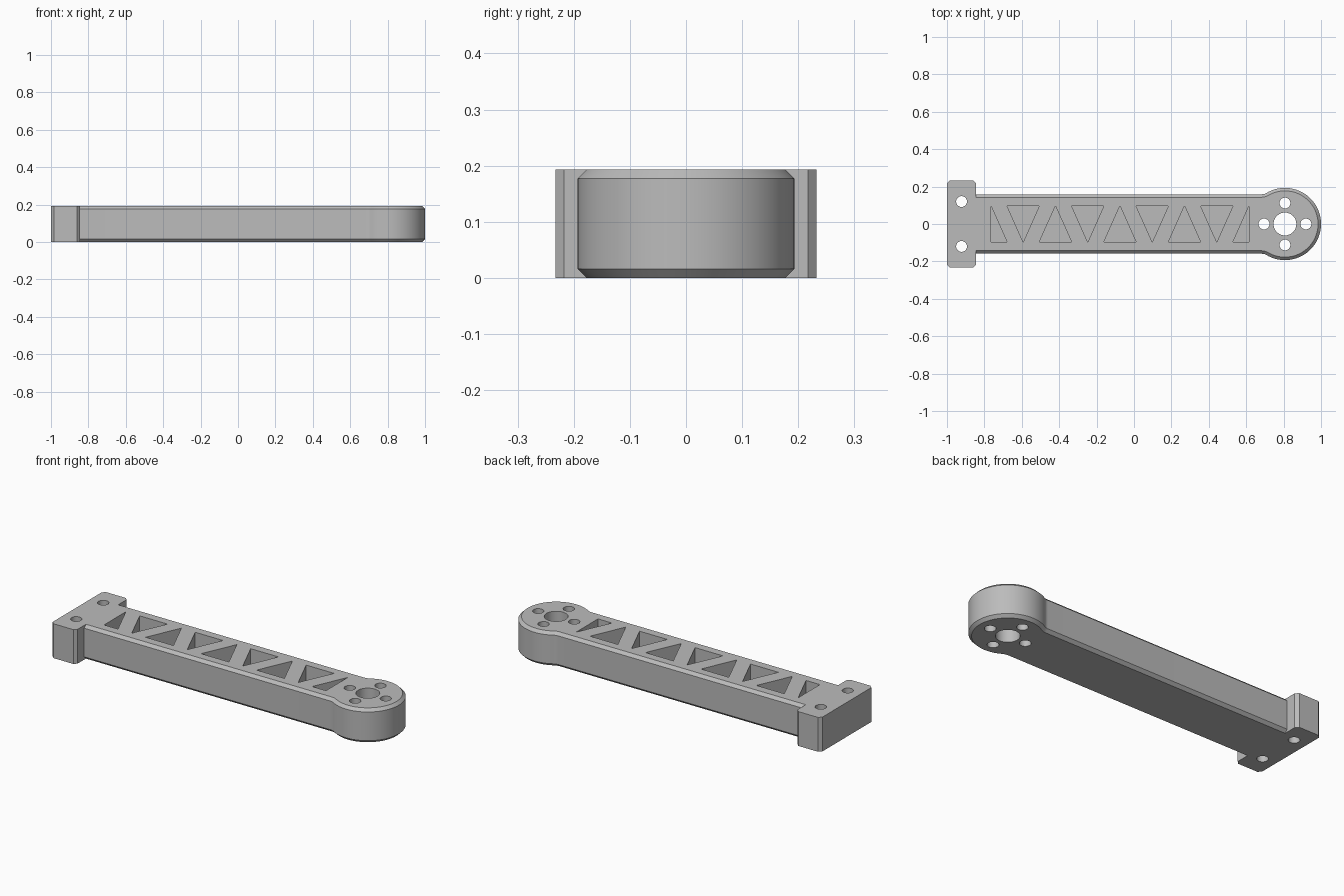
import bpy, bmesh
from math import sin, cos, pi, sqrt, atan2, radians

cube = bpy.data.objects.get("Cube")
if cube:
    bpy.data.objects.remove(cube)

H, CH = 0.193, 0.016                 # thickness, chamfer
HUB_X, HUB_R = 0.807, 0.193          # round end
HALF_W, FILLET = 0.159, 0.05         # beam half width, blend into round end
BLOCK_X = -0.845                     # inner face of mounting block
FLOOR = 0.03                         # floor thickness under pockets

grey = bpy.data.materials.new("plain grey")
grey.use_nodes = True
colour = (0.5, 0.5, 0.5, 1)
grey.diffuse_color = colour
grey.node_tree.nodes["Principled BSDF"].inputs["Base Color"].default_value = colour


def loft(bm, rings):
    """Closed solid through (z, outline) rings."""
    loops = [[bm.verts.new((x, y, z)) for x, y in pts] for z, pts in rings]
    n = len(loops[0])
    bm.faces.new(loops[0][::-1])
    bm.faces.new(loops[-1])
    for a, b in zip(loops, loops[1:]):
        for i in range(n):
            j = (i + 1) % n
            bm.faces.new((a[i], a[j], b[j], b[i]))


def finish(bm, name):
    bmesh.ops.recalc_face_normals(bm, faces=bm.faces)
    mesh = bpy.data.meshes.new(name)
    bm.to_mesh(mesh)
    bm.free()
    mesh.materials.append(grey)
    ob = bpy.data.objects.new(name, mesh)
    bpy.context.collection.objects.link(ob)
    return ob


def arc(cx, cy, r, a0, a1, n):
    return [(cx + r * cos(a0 + (a1 - a0) * i / n),
             cy + r * sin(a0 + (a1 - a0) * i / n)) for i in range(n + 1)]


def arm_outline(inset):
    """Beam blending into the round end, shrunk by inset."""
    w, r, f = HALF_W - inset, HUB_R - inset, FILLET + inset
    dx = sqrt((r + f) ** 2 - (w + f) ** 2)
    a = atan2(w + f, -dx)
    hub = arc(HUB_X, 0, r, 0, a, 32)
    blend = arc(HUB_X - dx, w + f, f, a - pi, -pi / 2, 6)[1:]
    upper = hub + blend + [(BLOCK_X - 0.06, w)]
    return [(x, -y) for x, y in upper[:0:-1]] + upper


# Beam and round end, chamfered along both rims
bm = bmesh.new()
loft(bm, [(0, arm_outline(CH)), (CH, arm_outline(0)),
          (H - CH, arm_outline(0)), (H, arm_outline(CH))])
arm = finish(bm, "motor_arm")

# Mounting block with cut vertical corners
bm = bmesh.new()
x0, x1, w = -1, BLOCK_X, 0.233
half = [(x1 - CH, w), (x0 + CH, w), (x0, w - CH)]
upper = [(x1, w - CH)] + half
loft(bm, [(z, upper + [(x, -y) for x, y in upper[::-1]]) for z in (0, H)])
block = finish(bm, "mounting_block")

# Screw holes, shaft hole and blind triangular pockets
bm = bmesh.new()
holes = [(HUB_X, 0, 0.061)]
holes += [(HUB_X + 0.112 * cos(k * pi / 2), 0.112 * sin(k * pi / 2), 0.029) for k in range(4)]
holes += [(-0.922, s * 0.12, 0.029) for s in (-1, 1)]
for x, y, r in holes:
    pts = arc(x, y, r, 0, 2 * pi, 40)[:-1]
    loft(bm, [(-0.1, pts), (H + 0.1, pts)])

LAST = 8
for k in range(LAST + 1):
    x = -0.765 + 0.1725 * k
    tip = 0.097 if k % 2 == 0 else -0.097
    left = x if k == 0 else x - 0.0865
    right = x if k == LAST else x + 0.0865
    pts = [(x, tip), (left, -tip), (right, -tip)]
    loft(bm, [(FLOOR, pts), (H + 0.1, pts)])
cutter = finish(bm, "hole_cutter")

bpy.context.view_layer.objects.active = arm
for other, op in ((block, 'UNION'), (cutter, 'DIFFERENCE')):
    mod = arm.modifiers.new(op.title(), 'BOOLEAN')
    mod.operation, mod.solver, mod.object = op, 'EXACT', other
    bpy.ops.object.modifier_apply(modifier=mod.name)
    bpy.data.objects.remove(other)

for ob in bpy.context.selected_objects:
    ob.select_set(False)
arm.select_set(True)
bpy.ops.object.shade_smooth_by_angle(angle=radians(30))
